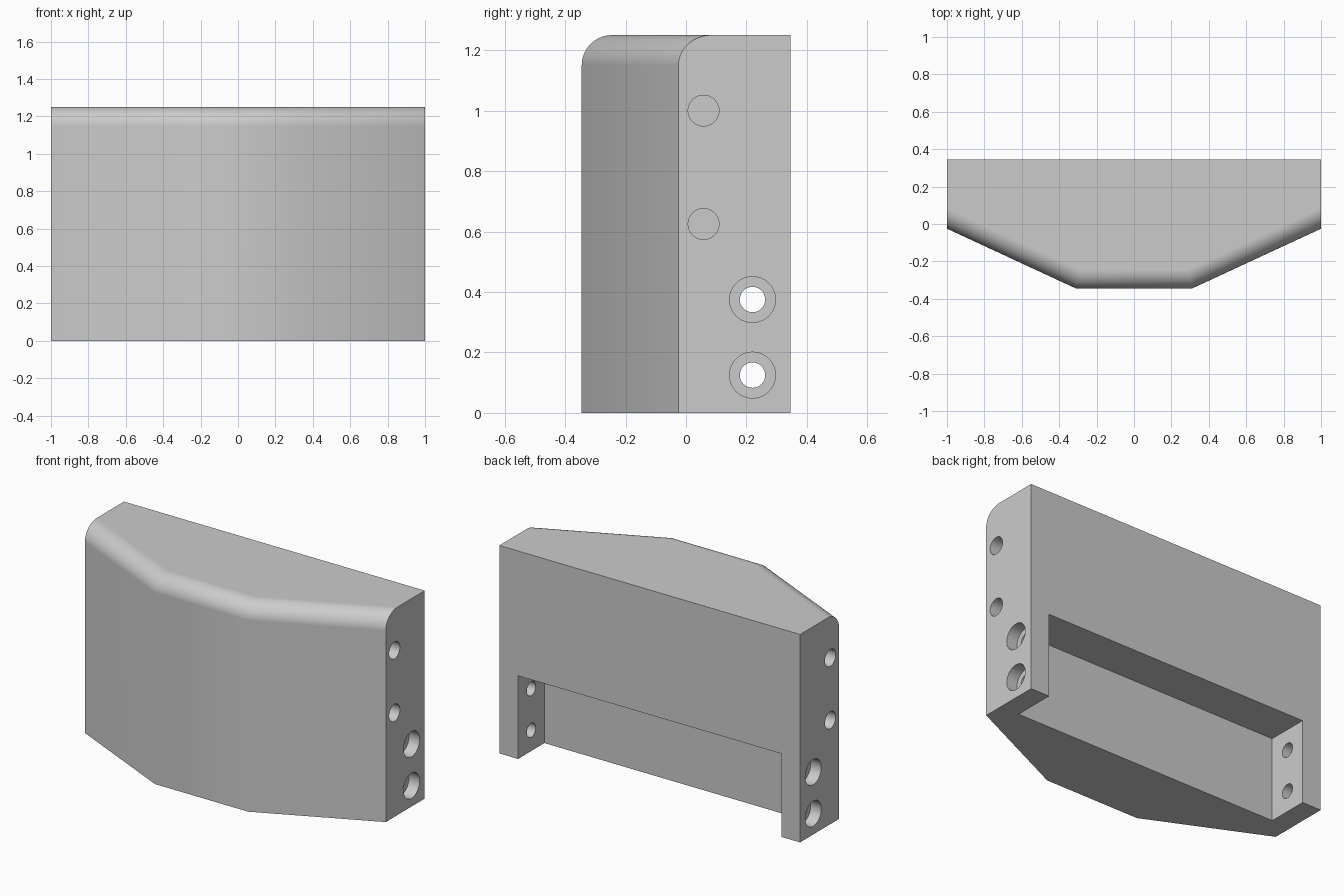
import bpy, bmesh, math
from mathutils import Matrix

if "Cube" in bpy.data.objects:
    bpy.data.objects.remove(bpy.data.objects["Cube"], do_unlink=True)

HALF, HEIGHT, BACK = 1.0, 1.25, 0.345
FLAT_X, SIDE_Y = 0.31, -0.025
FILLET, STEPS = 0.1, 14
WALL, NOTCH_DEPTH, NOTCH_HEIGHT = 0.125, 0.25, 0.5

grey = bpy.data.materials.new("plain grey")
grey.use_nodes = True
grey.diffuse_color = (0.6, 0.6, 0.6, 1)
grey.node_tree.nodes["Principled BSDF"].inputs["Base Color"].default_value = (0.6, 0.6, 0.6, 1)


def make_object(name, bm):
    bmesh.ops.recalc_face_normals(bm, faces=bm.faces)
    mesh = bpy.data.meshes.new(name)
    bm.to_mesh(mesh)
    bm.free()
    mesh.materials.append(grey)
    obj = bpy.data.objects.new(name, mesh)
    bpy.context.collection.objects.link(obj)
    return obj


def outline(inset):
    """Plan of the block with its three front sides moved inward."""
    slope = (SIDE_Y + BACK) / (HALF - FLAT_X)
    stretch = math.hypot(1, slope)
    fx = FLAT_X - inset * (stretch - 1) / slope
    fy, sy = -BACK + inset, SIDE_Y + inset * stretch
    return [(-HALF, BACK), (-HALF, sy), (-fx, fy), (fx, fy), (HALF, sy), (HALF, BACK)]


# Block: stacked outlines that round the front top edge
levels = [(0, 0)]
for i in range(STEPS + 1):
    a = math.pi / 2 * i / STEPS
    levels.append((FILLET * (1 - math.cos(a)), HEIGHT - FILLET + FILLET * math.sin(a)))
bm = bmesh.new()
rings = [[bm.verts.new((x, y, z)) for x, y in outline(d)] for d, z in levels]
for low, high in zip(rings, rings[1:]):
    for i in range(6):
        j = (i + 1) % 6
        bm.faces.new((low[i], low[j], high[j], high[i]))
bm.faces.new(rings[0])
bm.faces.new(rings[-1])
bmesh.ops.dissolve_limit(bm, angle_limit=0.002, verts=bm.verts, edges=bm.edges)
body = make_object("bumper_block", bm)


def cut(cutter):
    cutter.hide_render = True
    mod = body.modifiers.new("cut", "BOOLEAN")
    mod.operation, mod.solver, mod.object = "DIFFERENCE", "EXACT", cutter
    bpy.context.view_layer.objects.active = body
    bpy.ops.object.modifier_apply(modifier=mod.name)
    bpy.data.objects.remove(cutter, do_unlink=True)


def bore(side, y, z, radius, depth):
    """Cut a round hole inward from one end face."""
    over = 0.05
    bm = bmesh.new()
    bmesh.ops.create_cone(bm, cap_ends=True, segments=40, radius1=radius,
                          radius2=radius, depth=depth + over)
    bmesh.ops.rotate(bm, verts=bm.verts, matrix=Matrix.Rotation(math.pi / 2, 3, "Y"))
    bmesh.ops.translate(bm, verts=bm.verts, vec=(side * (HALF + (over - depth) / 2), y, z))
    cut(make_object("bore_cutter", bm))


# Notch across the lower back, leaving a wall at each end
bm = bmesh.new()
bmesh.ops.create_cube(bm, size=1)
bmesh.ops.scale(bm, verts=bm.verts,
                vec=(2 * (HALF - WALL), NOTCH_DEPTH * 2, NOTCH_HEIGHT * 2))
bmesh.ops.translate(bm, verts=bm.verts, vec=(0, BACK, 0))
cut(make_object("notch_cutter", bm))

# End holes: counterbored through the walls below, blind above
for side in (-1, 1):
    for z in (0.125, 0.375):
        bore(side, 0.22, z, 0.042, WALL + 0.05)
        bore(side, 0.22, z, 0.076, 0.07)
    for z in (0.625, 1.0):
        bore(side, 0.058, z, 0.051, 0.25)

# Smooth shading with crisp edges
bpy.ops.object.select_all(action="DESELECT")
body.select_set(True)
bpy.context.view_layer.objects.active = body
bpy.ops.object.shade_smooth_by_angle(angle=math.radians(30))
weighted = body.modifiers.new("weighted_normals", "WEIGHTED_NORMAL")
weighted.keep_sharp = True
